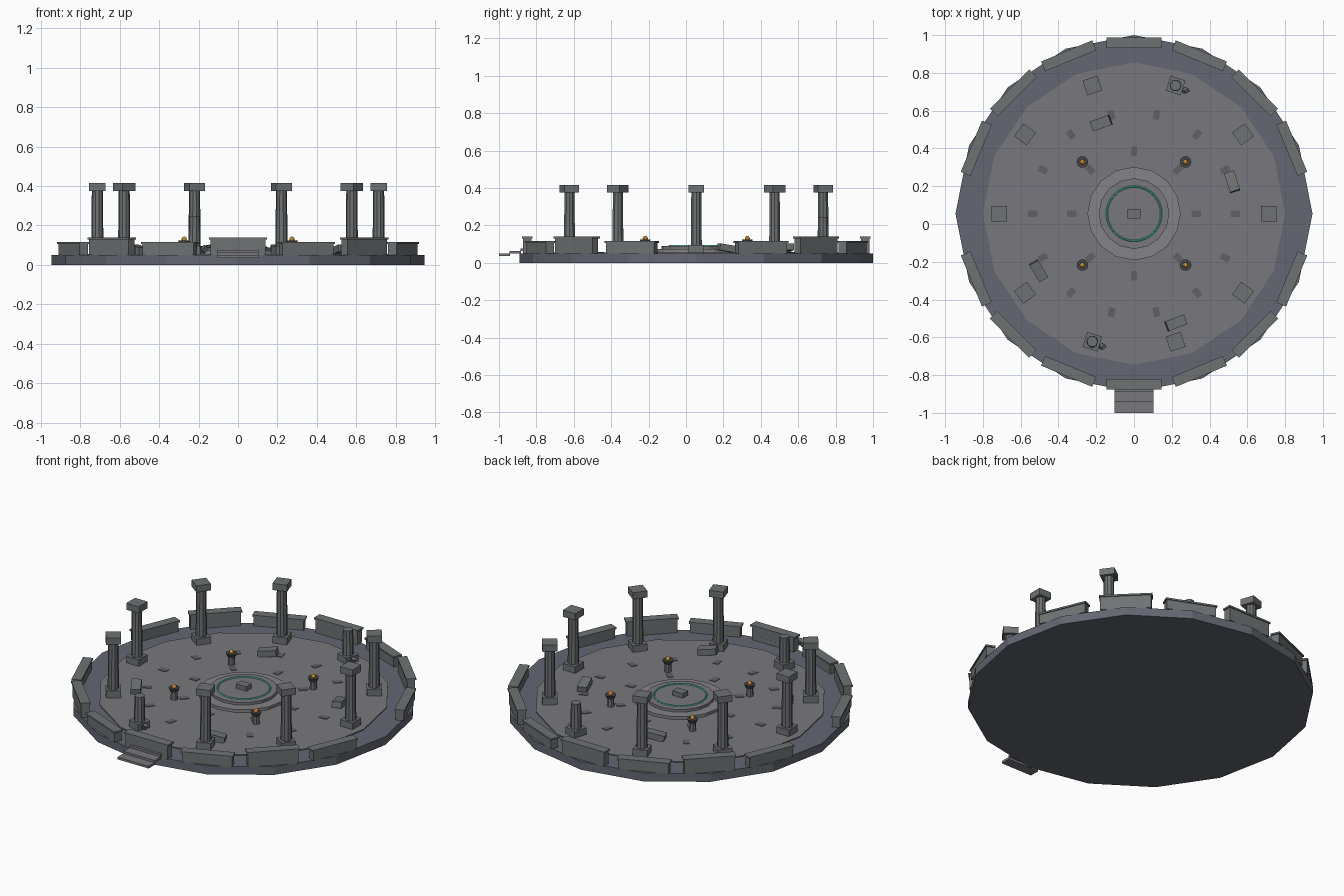
import bpy, math
from mathutils import Matrix, Vector, Euler

if "Cube" in bpy.data.objects:
    bpy.data.objects.remove(bpy.data.objects["Cube"])

CY = 0.055          # arena centre in y
TOP = 0.05          # top of the base


def mat(name, r, g, b):
    m = bpy.data.materials.new(name)
    m.diffuse_color = (r, g, b, 1)
    m.use_nodes = True
    m.node_tree.nodes["Principled BSDF"].inputs["Base Color"].default_value = m.diffuse_color
    return m


BASE = mat("base_stone", 0.125, 0.135, 0.165)
FLOOR = mat("floor_stone", 0.19, 0.19, 0.205)
STAGE = mat("stage_stone", 0.23, 0.23, 0.245)
WALL = mat("wall_stone", 0.155, 0.17, 0.175)
TILE = mat("dark_tile", 0.12, 0.12, 0.13)
IRON = mat("iron", 0.06, 0.06, 0.065)
GLOW = mat("teal_glow", 0.08, 0.6, 0.45)
FIRE = mat("ember", 0.8, 0.35, 0.05)


def finish(name, m):
    o = bpy.context.object
    o.name = name
    o.data.materials.append(m)
    return o


def box(name, loc, size, m, rot=(0, 0, 0)):
    bpy.ops.mesh.primitive_cube_add(size=1, location=loc, rotation=rot)
    o = finish(name, m)
    o.scale = size
    return o


def drum(name, x, y, z0, z1, r0, r1, n, m, turn=0):
    """Vertical n-sided drum with a vertex pointing along +x."""
    bpy.ops.mesh.primitive_cone_add(vertices=n, radius1=r0, radius2=r1, depth=z1 - z0,
                                    location=(x, y, (z0 + z1) / 2),
                                    rotation=(0, 0, math.pi / 2 + turn))
    return finish(name, m)


def polar(r, a):
    return r * math.cos(a), CY + r * math.sin(a)


# base, floor and stepped centre stage
drum("base", 0, CY, 0, TOP, 0.945, 0.945, 16, BASE)
drum("floor", 0, CY, TOP - 0.01, TOP + 0.006, 0.80, 0.80, 16, FLOOR)
drum("stage_lower", 0, CY, TOP, 0.073, 0.247, 0.247, 16, STAGE)
drum("stage_upper", 0, CY, 0.07, 0.089, 0.187, 0.187, 16, FLOOR)
bpy.ops.mesh.primitive_torus_add(location=(0, CY, 0.09), major_radius=0.144, minor_radius=0.005,
                                 major_segments=32, minor_segments=6)
finish("glow_ring", GLOW)
box("altar_block", (0, CY, 0.102), (0.07, 0.05, 0.028), WALL)

# inlaid floor tiles in two rings
for count, r in ((8, 0.33), (14, 0.535)):
    for i in range(count):
        a = math.tau * i / count
        box("floor_tile", (*polar(r, a), TOP + 0.006), (0.05, 0.034, 0.006), TILE, (0, 0, a))

# low perimeter walls, alternating height, open on the left and right
for k in range(16):
    if k % 8 == 0:
        continue
    a = math.tau * k / 16
    h = 0.14 if k % 2 == 0 else 0.116
    box("wall", (*polar(0.904, a), (TOP + h - 0.01) / 2), (0.045, 0.28, h - 0.01 - TOP), WALL,
        (0, 0, a)).location.z = (TOP + h - 0.01) / 2
    box("wall_cap", (*polar(0.904, a), h - 0.005), (0.056, 0.293, 0.01), WALL, (0, 0, a))

# columns, two of them broken with a shard at the foot
for k in range(10):
    a = math.tau * k / 10
    x, y = polar(0.713, a)
    broken = k in (2, 7)
    box("column_base", (x, y, 0.073), (0.083, 0.083, 0.046), WALL, (0, 0, a))
    drum("column_shaft", x, y, 0.095, 0.246 if broken else 0.378, 0.031, 0.028, 10, WALL, a)
    if broken:
        box("column_shard", (x + 0.052, y - 0.026, 0.082), (0.026, 0.018, 0.03), WALL,
            (0.5, 0.4, 0.6))
    else:
        box("column_capital", (x, y, 0.396), (0.083, 0.083, 0.04), WALL, (0, 0, a))

# fallen slabs
for deg, r in ((110, 0.51), (18, 0.546), (211, 0.589), (291, 0.62)):
    a = math.radians(deg)
    box("fallen_slab", (*polar(r, a), 0.078), (0.105, 0.055, 0.036), WALL,
        (0, math.radians(9), a + math.pi / 2))

# braziers with embers
for sx in (-1, 1):
    for sy in (-1, 1):
        x, y = 0.273 * sx, CY + 0.273 * sy
        drum("brazier_post", x, y, TOP, 0.105, 0.021, 0.018, 8, WALL)
        drum("brazier_bowl", x, y, 0.103, 0.125, 0.022, 0.031, 10, IRON)
        bpy.ops.mesh.primitive_ico_sphere_add(subdivisions=2, radius=0.014, location=(x, y, 0.13))
        finish("brazier_ember", FIRE)

# entrance steps at the front
for i in range(3):
    box("entrance_step", (0, -0.97 + 0.057 * i, 0.042 + 0.0135 * i), (0.208, 0.06, 0.0135), FLOOR)
